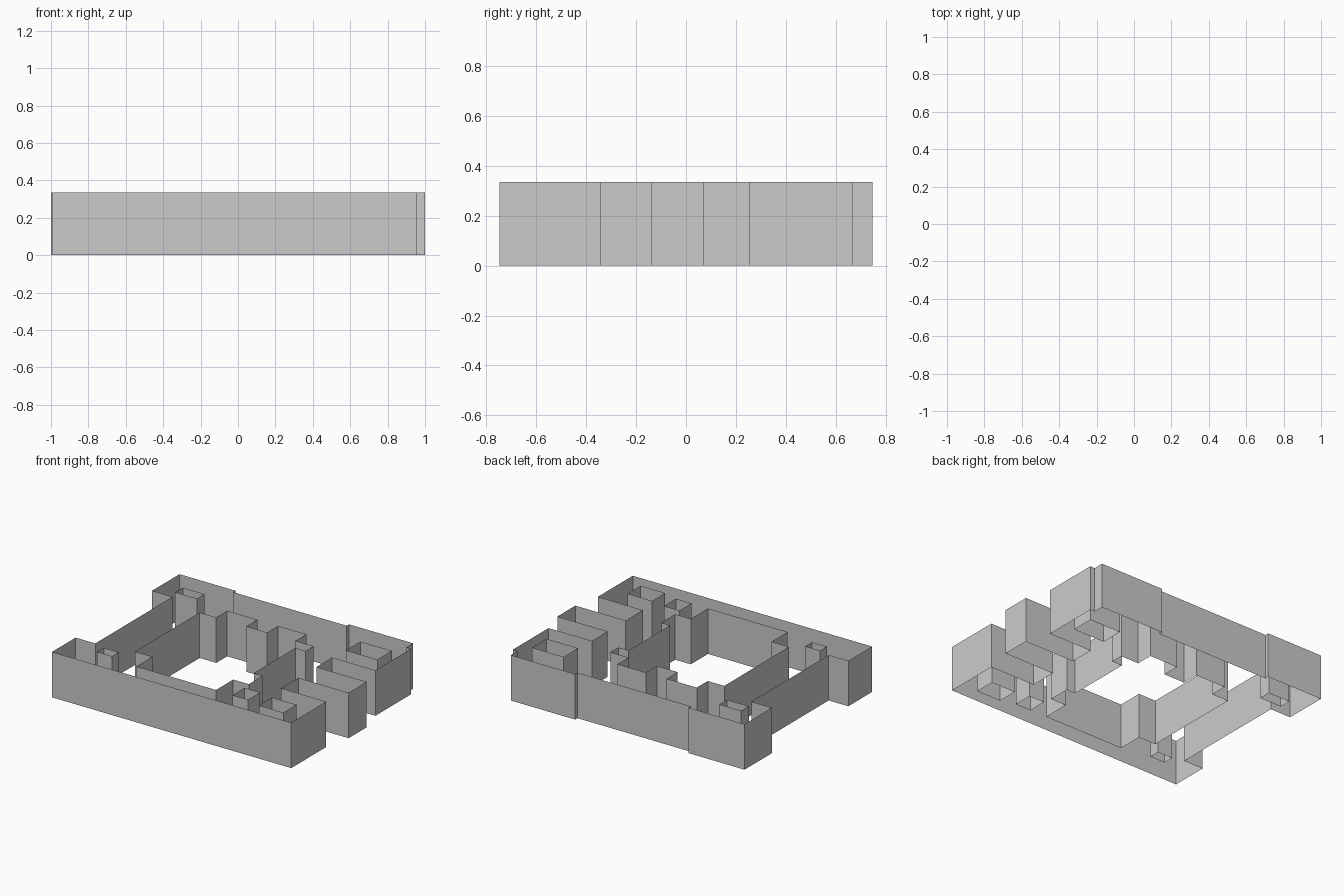
import bpy

if "Cube" in bpy.data.objects:
    bpy.data.objects.remove(bpy.data.objects["Cube"])

HEIGHT = 0.335


def wall_loop(name, plan):
    """Closed ring of zero-thickness vertical walls, open at top and bottom."""
    n = len(plan)
    verts = [(x, y, z) for z in (0, HEIGHT) for x, y in plan]
    faces = [(i, (i + 1) % n, n + (i + 1) % n, n + i) for i in range(n)]
    mesh = bpy.data.meshes.new(name)
    mesh.from_pydata(verts, [], faces)
    obj = bpy.data.objects.new(name, mesh)
    bpy.context.collection.objects.link(obj)
    return obj


def rect(x0, x1, y0, y1):
    return [(x0, y0), (x1, y0), (x1, y1), (x0, y1)]


def recess(x, y0, y1, start, end):
    """Slot of depth x in a side facade, from start (at y0) to end (at y1)."""
    return [(start, y0), (x, y0), (x, y1), (end, y1)]


def bay(x0, x1, y, depth):
    """Bay pushed outwards from the rear courtyard wall, right to left."""
    return [(x1, y), (x1, y + depth), (x0, y + depth), (x0, y)]


# Outer facade: wings on the right, stepped rear, long recess on the left
outer = [(-0.993, -0.747), (0.957, -0.747)]
outer += recess(0.59, -0.34, -0.14, 0.957, 1) + recess(0.59, 0.07, 0.253, 1, 0.943)
outer += [(0.943, 0.67), (0.905, 0.67), (0.905, 0.747)]
outer += [(0.382, 0.747), (0.382, 0.72), (-0.542, 0.72), (-0.542, 0.747)]
outer += [(-1, 0.747)] + recess(-0.833, 0.428, -0.472, -1, -0.993)
wall_loop("outer_facade", outer)

# Main courtyard: stepped corners and two bays at the rear
court = [(-0.40, -0.612), (0.249, -0.612), (0.249, -0.411), (0.376, -0.411),
         (0.376, -0.249), (0.303, -0.249), (0.303, 0.235), (0.386, 0.235), (0.386, 0.328)]
court += bay(0.008, 0.239, 0.328, 0.128) + bay(-0.407, -0.161, 0.328, 0.128)
court += [(-0.542, 0.328), (-0.542, -0.425), (-0.40, -0.425)]
wall_loop("courtyard_walls", court)

# Small light wells
wells = {
    "front_left": (-0.747, -0.625, -0.573, -0.495),
    "rear_left": (-0.86, -0.683, 0.497, 0.585),
    "front_right": (0.623, 0.822, -0.647, -0.495),
    "front_middle": (0.386, 0.513, -0.615, -0.475),
    "rear_right": (0.60, 0.856, 0.40, 0.568),
}
for place, size in wells.items():
    wall_loop(place + "_light_well", rect(*size))
